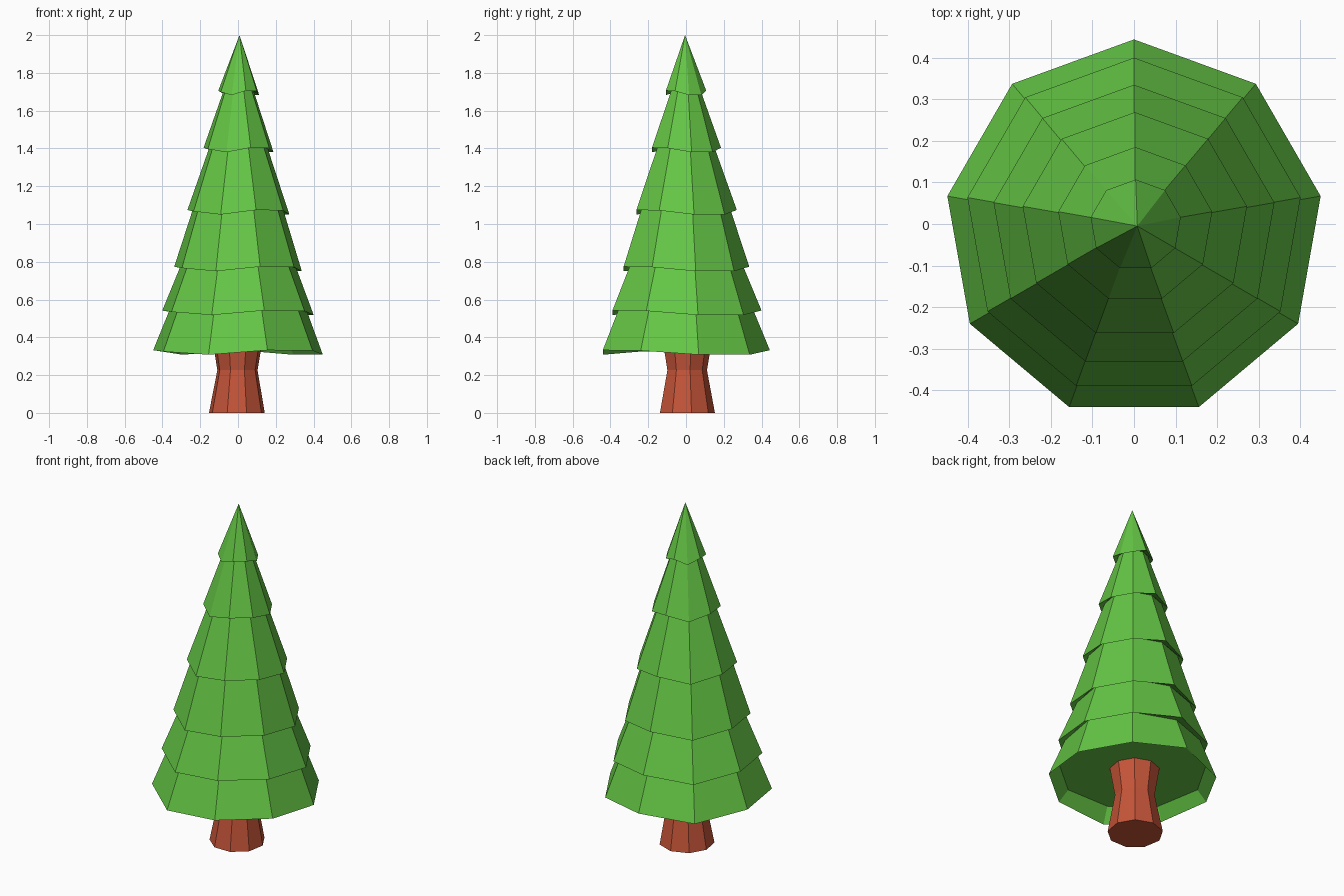
import bpy, bmesh, math

if "Cube" in bpy.data.objects:
    bpy.data.objects.remove(bpy.data.objects["Cube"])

SIDES = 9


def material(name, color):
    m = bpy.data.materials.new(name)
    m.diffuse_color = (*color, 1)
    m.use_nodes = True
    m.node_tree.nodes["Principled BSDF"].inputs["Base Color"].default_value = m.diffuse_color
    return m


def ring(bm, r, z, cx=0, cy=0, wobble=(0,) * SIDES):
    pts = []
    for k in range(SIDES):
        a = math.radians(90 + 40 * k)
        pts.append(bm.verts.new((cx + r * math.cos(a), cy + r * math.sin(a), z + wobble[k])))
    return pts


def bridge(bm, low, high):
    for k in range(SIDES):
        n = (k + 1) % SIDES
        bm.faces.new((low[k], low[n], high[n], high[k]))


def finish(bm, name, mat):
    bmesh.ops.recalc_face_normals(bm, faces=bm.faces)
    mesh = bpy.data.meshes.new(name)
    bm.to_mesh(mesh)
    bm.free()
    mesh.materials.append(mat)
    bpy.context.collection.objects.link(bpy.data.objects.new(name, mesh))


# Trunk: flared foot, narrow waist, widening into the foliage
bm = bmesh.new()
rings = [ring(bm, r, z, cx, 0.003) for r, z, cx in
         ((0.15, 0, -0.006), (0.108, 0.226, -0.003), (0.137, 0.40, -0.002))]
for low, high in zip(rings, rings[1:]):
    bridge(bm, low, high)
bm.faces.new(rings[0])
bm.faces.new(rings[-1])
finish(bm, "trunk", material("bark", (0.56, 0.09, 0.04)))

# Foliage: stacked skirts with uneven rims, each tucked under the next
# rim radius, rim height, centre x, centre y, tucked top radius, tucked top height
TIERS = (
    (0.456, 0.320, 0.000, -0.012, 0.368, 0.545),
    (0.407, 0.530, 0.000, -0.007, 0.308, 0.780),
    (0.343, 0.762, 0.000, -0.008, 0.242, 1.080),
    (0.274, 1.062, 0.002, -0.005, 0.155, 1.408),
    (0.188, 1.392, 0.003, -0.003, 0.079, 1.710),
    (0.110, 1.694, 0.004, -0.003, 0, 2.0),
)
DROOP = [0.012 * s for s in (1, -1, 1, 0.4, -1, 1, 0.8, -1, -1)]
bm = bmesh.new()
# recessed underside
top = ring(bm, 0.40, 0.39, 0, -0.01)
bm.faces.new(top)
for r, z, cx, cy, tr, tz in TIERS:
    rim = ring(bm, r, z, cx, cy, DROOP)
    bridge(bm, top, rim)
    if tr:
        top = ring(bm, tr, tz, cx, cy)
        bridge(bm, rim, top)
    else:
        tip = bm.verts.new((0.008, -0.005, tz))
        for k in range(SIDES):
            bm.faces.new((rim[k], rim[(k + 1) % SIDES], tip))
finish(bm, "foliage", material("needles", (0.13, 0.57, 0.06)))
